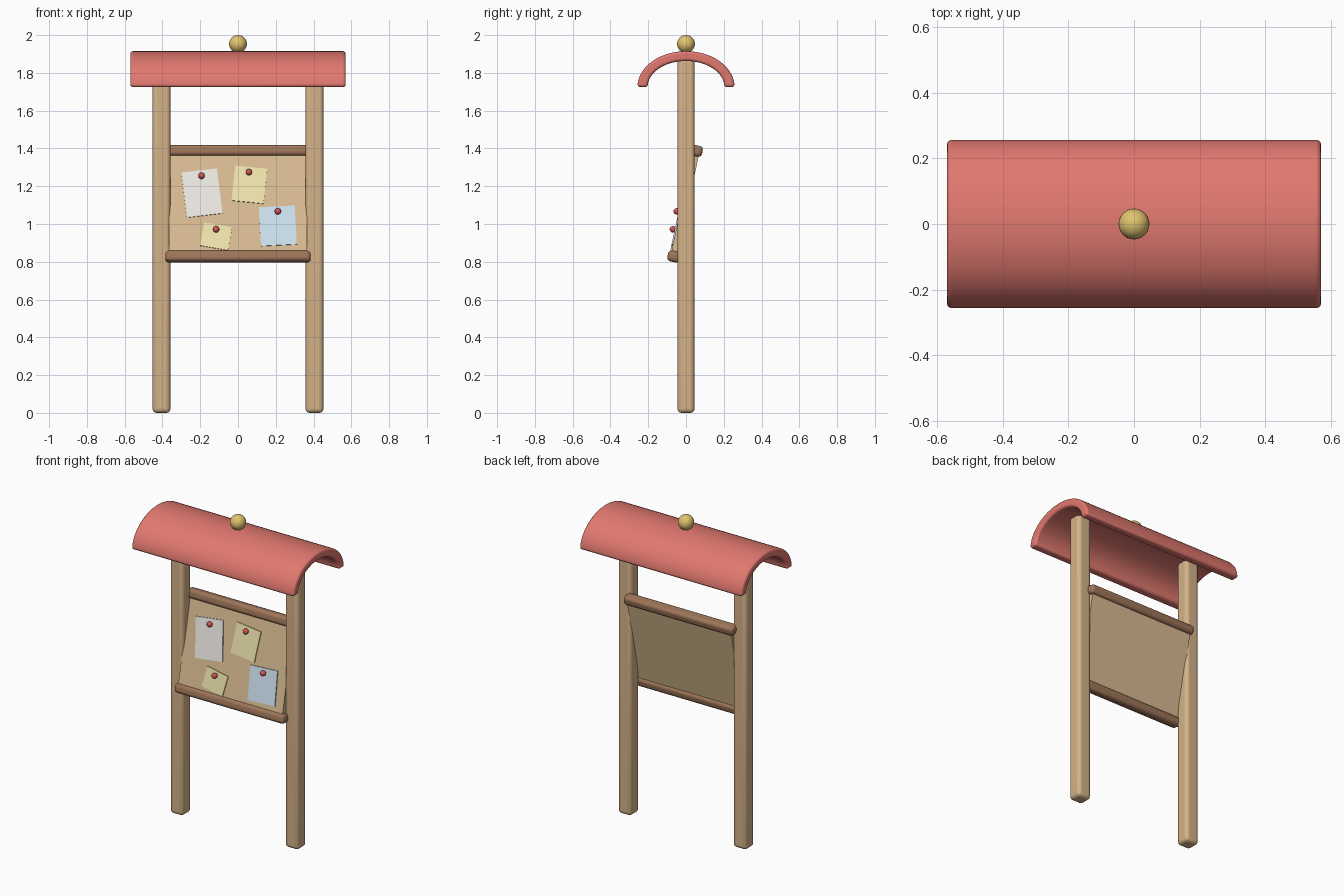
import bpy, bmesh, math
from mathutils import Vector, Matrix

if "Cube" in bpy.data.objects:
    bpy.data.objects.remove(bpy.data.objects["Cube"])

def mat(name, rgb):
    m = bpy.data.materials.new(name)
    m.diffuse_color = (*rgb, 1)
    m.use_nodes = True
    m.node_tree.nodes["Principled BSDF"].inputs["Base Color"].default_value = m.diffuse_color
    return m

WOOD = mat("wood", (0.66, 0.45, 0.25))
DARK = mat("dark_wood", (0.34, 0.18, 0.10))
CORK = mat("cork", (0.70, 0.50, 0.29))
RED = mat("roof_red", (0.75, 0.19, 0.16))
GOLD = mat("gold", (0.75, 0.55, 0.16))
PIN = mat("pin_red", (0.65, 0.10, 0.09))
WHITE = mat("white_paper", (0.85, 0.82, 0.78))
YELLOW = mat("yellow_paper", (0.87, 0.78, 0.42))
BLUE = mat("blue_paper", (0.62, 0.76, 0.88))

def finish(name, bm, material, bevel=0, segments=4, matrix=None):
    bmesh.ops.recalc_face_normals(bm, faces=bm.faces)
    me = bpy.data.meshes.new(name)
    bm.to_mesh(me)
    bm.free()
    me.materials.append(material)
    ob = bpy.data.objects.new(name, me)
    bpy.context.collection.objects.link(ob)
    if matrix:
        ob.matrix_world = matrix
    if bevel:
        b = ob.modifiers.new("bevel", 'BEVEL')
        b.width, b.segments, b.limit_method = bevel, segments, 'ANGLE'
        b.angle_limit = math.radians(40)
    bpy.ops.object.select_all(action='DESELECT')
    ob.select_set(True)
    bpy.context.view_layer.objects.active = ob
    bpy.ops.object.shade_smooth_by_angle(angle=math.radians(35))
    return ob

def box(name, size, material, bevel=0, matrix=None):
    bm = bmesh.new()
    bmesh.ops.create_cube(bm, size=1)
    bmesh.ops.scale(bm, vec=size, verts=bm.verts)
    return finish(name, bm, material, bevel, 4, matrix)

def ball(name, r, material, matrix):
    bm = bmesh.new()
    bmesh.ops.create_uvsphere(bm, u_segments=24, v_segments=16, radius=r)
    return finish(name, bm, material, 0, 0, matrix)

# Posts with rounded edges
for side, sx in (("left", -1), ("right", 1)):
    box(side + "_post", (0.094, 0.09, 1.88), WOOD, 0.022,
        Matrix.Translation((sx * 0.405, 0, 0.94)))

# Curved roof: elliptical arch section extruded along x
N = 32
angles = [math.pi * i / N for i in range(N + 1)]
section = [(0.257 * math.cos(a), 1.725 + 0.19 * math.sin(a)) for a in angles]
section += [(0.203 * math.cos(a), 1.725 + 0.138 * math.sin(a)) for a in reversed(angles)]
bm = bmesh.new()
face = bm.faces.new([bm.verts.new((-0.57, y, z)) for y, z in section])
ext = bmesh.ops.extrude_face_region(bm, geom=[face])
bmesh.ops.translate(bm, vec=(1.14, 0, 0),
                    verts=[v for v in ext["geom"] if isinstance(v, bmesh.types.BMVert)])
finish("roof", bm, RED, 0.015, 3)

# Ball on the ridge
ball("roof_ball", 0.047, GOLD, Matrix.Translation((0, 0, 1.953)))

# Tilted board frame: local x right, -y outward, z up along the board
TILT = math.radians(12)
BOARD = Matrix.Translation((0, -0.005, 1.1075)) @ Matrix.Rotation(-TILT, 4, 'X')
box("board", (0.732, 0.036, 0.56), CORK, 0, BOARD)
for name, v in (("top_rail", 0.286), ("bottom_rail", -0.286)):
    box(name, (0.77, 0.066, 0.058), DARK, 0.02, BOARD @ Matrix.Translation((0, 0, v)))

def on_board(x, z, out):
    # Placement whose front-view position is (x, z)
    v = (z - 1.1075 - out * math.sin(TILT)) / math.cos(TILT)
    return BOARD @ Matrix.Translation((x, -out, v))

# Notes (x, z, width, height, turn, pin x, pin z)
notes = [("white_note", WHITE, -0.191, 1.164, 0.19, 0.245, 7, -0.193, 1.255),
         ("yellow_note", YELLOW, 0.060, 1.208, 0.17, 0.19, -6, 0.058, 1.275),
         ("blue_note", BLUE, 0.211, 0.990, 0.19, 0.21, 3, 0.211, 1.067),
         ("small_note", YELLOW, -0.116, 0.934, 0.15, 0.127, -10, -0.116, 0.972)]
for name, m, x, z, w, h, turn, px, pz in notes:
    # positive turn is counter-clockwise seen from the front
    rot = Matrix.Rotation(-math.radians(turn), 4, 'Y')
    box(name, (w, 0.008, h), m, 0, on_board(x, z, 0.021) @ rot)
    ball(name + "_pin", 0.017, PIN, on_board(px, pz, 0.035))
